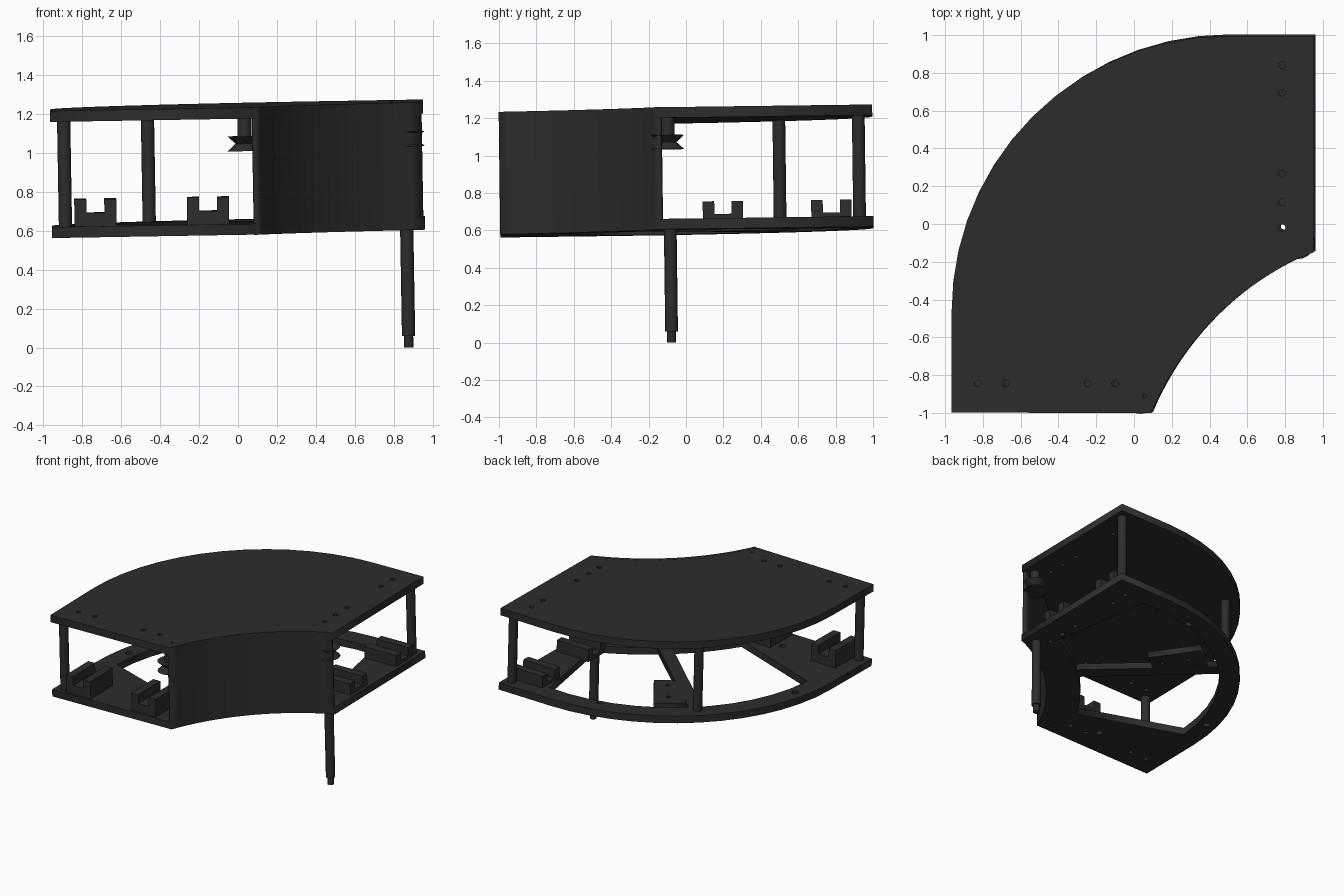
import bpy, bmesh, math
from mathutils import Matrix, Vector

if "Cube" in bpy.data.objects:
    bpy.data.objects.remove(bpy.data.objects["Cube"])

mat = bpy.data.materials.new("dark_grey")
mat.diffuse_color = (0.026, 0.026, 0.026, 1)
mat.use_nodes = True
mat.node_tree.nodes["Principled BSDF"].inputs["Base Color"].default_value = mat.diffuse_color

# the whole model leans very slightly
TILT = (Matrix.Translation((0, 0, 0.9)) @ Matrix.Rotation(0.013, 4, 'X')
        @ Matrix.Rotation(-0.017, 4, 'Y') @ Matrix.Translation((0, 0, -0.9)))
OUT_C, IN_C = (0.50, -0.46), (1.57, -1.62)
OUT_R, IN_R = 1.46, 1.60


def add(name, mesh, smooth=False):
    ob = bpy.data.objects.new(name, mesh)
    bpy.context.scene.collection.objects.link(ob)
    mesh.transform(TILT)
    mesh.materials.clear()
    mesh.materials.append(mat)
    if smooth:
        bpy.context.view_layer.objects.active = ob
        ob.select_set(True)
        bpy.ops.object.shade_smooth_by_angle(angle=math.radians(35))
        ob.select_set(False)
    return ob


def arc(c, r, a0, a1, n):
    return [(c[0] + r * math.cos(math.radians(a0 + (a1 - a0) * i / n)),
             c[1] + r * math.sin(math.radians(a0 + (a1 - a0) * i / n))) for i in range(n + 1)]


def circle(x, y, r, n=12):
    return arc((x, y), r, 0, 360, n)[:-1]


def prism(name, loops, z0, z1):
    """Flat outline with holes, extruded from z0 to z1."""
    cu = bpy.data.curves.new(name, 'CURVE')
    cu.dimensions, cu.fill_mode, cu.extrude = '2D', 'BOTH', (z1 - z0) / 2
    for loop in loops:
        sp = cu.splines.new('POLY')
        sp.points.add(len(loop) - 1)
        for p, (x, y) in zip(sp.points, loop):
            p.co = (x, y, 0, 1)
        sp.use_cyclic_u = True
    tmp = bpy.data.objects.new("tmp", cu)
    bpy.context.scene.collection.objects.link(tmp)
    bpy.context.view_layer.update()
    me = bpy.data.meshes.new_from_object(tmp.evaluated_get(bpy.context.evaluated_depsgraph_get()))
    bpy.data.objects.remove(tmp)
    bpy.data.curves.remove(cu)
    me.transform(Matrix.Translation((0, 0, (z0 + z1) / 2)))
    bm = bmesh.new()
    bm.from_mesh(me)
    bmesh.ops.remove_doubles(bm, verts=bm.verts, dist=1e-5)
    bmesh.ops.recalc_face_normals(bm, faces=bm.faces)
    bm.to_mesh(me)
    bm.free()
    return add(name, me)


def turned(name, x, y, profile, n=20):
    """Closed turned part from (radius, z) rings."""
    bm = bmesh.new()
    rings = [[bm.verts.new((px, py, z)) for px, py in circle(x, y, r, n)] for r, z in profile]
    for a, b in zip(rings, rings[1:]):
        for i in range(n):
            bm.faces.new((a[i], a[(i + 1) % n], b[(i + 1) % n], b[i]))
    bm.faces.new(rings[0])
    bm.faces.new(rings[-1])
    bmesh.ops.recalc_face_normals(bm, faces=bm.faces)
    me = bpy.data.meshes.new(name)
    bm.to_mesh(me)
    bm.free()
    return add(name, me, True)


def bracket(name, x, y, z, base_h, prong_h, turn):
    """U-shaped channel, running along its own y axis."""
    w, t, d = 0.108, 0.046, 0.14
    prof = [(-w, 0), (w, 0), (w, prong_h), (t, prong_h), (t, base_h),
            (-t, base_h), (-t, prong_h), (-w, prong_h)]
    bm = bmesh.new()
    f = bm.faces.new([bm.verts.new((px, -d, pz)) for px, pz in prof])
    ext = bmesh.ops.extrude_face_region(bm, geom=[f])
    bmesh.ops.translate(bm, vec=(0, 2 * d, 0),
                        verts=[v for v in ext['geom'] if isinstance(v, bmesh.types.BMVert)])
    bmesh.ops.recalc_face_normals(bm, faces=bm.faces)
    me = bpy.data.meshes.new(name)
    bm.to_mesh(me)
    bm.free()
    me.transform(Matrix.Translation((x, y, z)) @ Matrix.Rotation(turn, 4, 'Z'))
    add(name, me)


# plate outline: two straight ends, convex outer arc, concave inner arc
inner = arc(IN_C, IN_R + 0.004, 113, 157, 16)
inner[0], inner[-1] = (0.955, -0.147), (0.095, -0.995)
outline = inner + [(-0.96, -0.995)] + arc(OUT_C, OUT_R, 180, 90, 14) + [(0.955, 1.0)]

# bolt holes above and below the brackets
bolts = [circle(0.79, y, 0.018) for y in (0.845, 0.70, 0.27, 0.12, -0.015)]
bolts += [circle(x, -0.84, 0.018) for x in (-0.82, -0.675, -0.24, -0.095)]
bolts.append(circle(0.06, -0.905, 0.010))
prism("top_plate", [outline] + bolts, 1.187, 1.244)

# bottom plate is a frame with one large opening
opening = arc(IN_C, 1.85, 116, 149.5, 10) + arc(OUT_C, 1.31, 177, 85, 12)
rim_holes = [circle(x, y, 0.025) for x, y in ((0.175, 0.83), (-0.85, -0.18), (-0.32, -0.78))]
prism("bottom_plate", [outline, opening] + bolts + rim_holes, 0.591, 0.647)

# brace and pad crossing the opening
a, b = Vector((0.37, -0.26)), Vector((-0.42, 0.47))
s = (b - a).normalized().orthogonal() * 0.05
prism("brace", [[tuple(a - s), tuple(a + s), tuple(b + s), tuple(b - s)]], 0.593, 0.645)
prism("brace_pad", [[(0.09, 0.27), (-0.12, 0.12), (-0.37, 0.42), (-0.14, 0.60)],
                    circle(-0.04, 0.28, 0.015), circle(-0.16, 0.44, 0.015)], 0.594, 0.644)

# curved inner wall
a0, a1 = 112.9, 157.1
prism("inner_wall", [arc(IN_C, IN_R, a0, a1, 20) + arc(IN_C, IN_R + 0.022, a1, a0, 20)],
      0.590, 1.245)

# posts between the plates
for i, (x, y) in enumerate(((-0.89, -0.93), (-0.46, 0.50), (0.89, 0.925))):
    turned(f"post_{i + 1}", x, y, [(0.034, 0.64), (0.034, 1.19)])

# leg with a narrower tip
turned("leg", 0.861, -0.088, [(0.024, -0.013), (0.024, 0.045), (0.034, 0.045), (0.034, 0.60)])

# grooved rollers hanging under the top plate
for i, (x, y) in enumerate(((0.037, -0.915), (0.872, -0.095))):
    turned(f"roller_{i + 1}", x, y,
           [(0.088, 1.020), (0.046, 1.058), (0.088, 1.096), (0.036, 1.096), (0.036, 1.19)])

# U brackets along both ends
for i, x in enumerate((-0.735, -0.157)):
    bracket(f"front_bracket_{i + 1}", x, -0.84, 0.64, 0.076, 0.147, 0)
for i, y in enumerate((0.195, 0.775)):
    bracket(f"side_bracket_{i + 1}", 0.79, y, 0.64, 0.030, 0.098, math.pi / 2)
